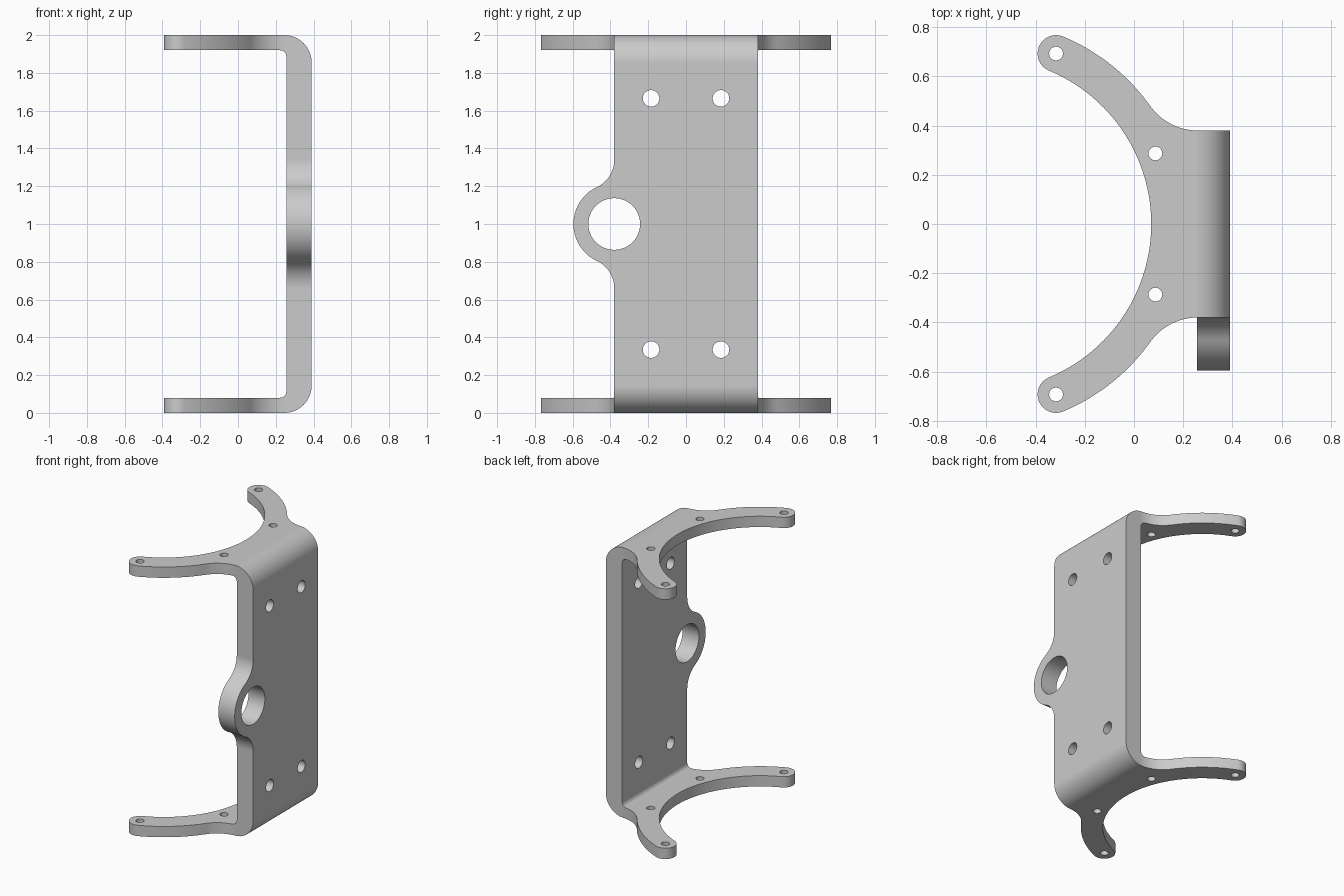
import bpy
import bmesh
from math import radians, degrees, atan2, cos, sin, hypot
from mathutils import Vector

cube = bpy.data.objects.get("Cube")
if cube:
    bpy.data.objects.remove(cube, do_unlink=True)

HEIGHT = 2.0
HALF_WIDTH = 0.38
WALL_IN, WALL_OUT = 0.256, 0.39
PLATE = 0.08


def arc(cx, cy, r, start, end, steps=16):
    """Points along an arc, angles in degrees."""
    angles = [radians(start + (end - start) * i / steps) for i in range(steps + 1)]
    return [(cx + r * cos(a), cy + r * sin(a)) for a in angles]


def prism(name, outline, axis, low, high):
    """Extrude a 2D outline along the x, y or z axis."""
    place = {"x": lambda u, v, w: (w, u, v),
             "y": lambda u, v, w: (u, w, v),
             "z": lambda u, v, w: (u, v, w)}[axis]
    bm = bmesh.new()
    face = bm.faces.new([bm.verts.new(place(u, v, low)) for u, v in outline])
    extruded = bmesh.ops.extrude_face_region(bm, geom=[face])["geom"]
    verts = [g for g in extruded if isinstance(g, bmesh.types.BMVert)]
    bmesh.ops.translate(bm, verts=verts, vec=Vector(place(0, 0, high - low)))
    bmesh.ops.recalc_face_normals(bm, faces=bm.faces)
    mesh = bpy.data.meshes.new(name)
    bm.to_mesh(mesh)
    bm.free()
    obj = bpy.data.objects.new(name, mesh)
    bpy.context.collection.objects.link(obj)
    return obj


def combine(target, tool, operation):
    """Apply a boolean and discard the tool object."""
    tool.hide_render = True
    mod = target.modifiers.new(operation.lower(), "BOOLEAN")
    mod.operation, mod.solver, mod.object = operation, "EXACT", tool
    bpy.context.view_layer.objects.active = target
    bpy.ops.object.modifier_apply(modifier=mod.name)
    bpy.data.objects.remove(tool, do_unlink=True)


def drill(target, axis, u, v, r, low, high, sides=32):
    circle = arc(u, v, r, 0, 360, sides)[:-1]
    combine(target, prism("hole_cutter", circle, axis, low, high), "DIFFERENCE")


# Bent sheet: C-shaped section with rounded corners
BEND, INNER_BEND = 0.145, 0.035
outer = arc(WALL_OUT - BEND, BEND, BEND, -90, 0)
inner = arc(WALL_IN - INNER_BEND, PLATE + INNER_BEND, INNER_BEND, 0, -90, 8)
lower = [(-0.6, PLATE), (-0.6, 0)] + outer
section = inner + lower
section += [(x, HEIGHT - z) for x, z in reversed(section)]
bracket = prism("bracket", section, "y", -1, 1)

# Plan outline: crescent arms with rounded tips, filleted into the wall
ARC_X, ARC_IN, ARC_OUT = -0.6055, 0.6755, 0.8255
TIP_X, TIP_Y, TIP_R = -0.317, 0.693, 0.075
FILLET_X, FILLET_R = 0.26, 0.238
tip_angle = degrees(atan2(TIP_Y, TIP_X - ARC_X))
fillet_angle = degrees(atan2(HALF_WIDTH + FILLET_R, FILLET_X - ARC_X))
half = arc(ARC_X, 0, ARC_IN, 0, tip_angle, 32)
half += arc(TIP_X, TIP_Y, TIP_R, tip_angle + 180, tip_angle, 20)[1:]
half += arc(ARC_X, 0, ARC_OUT, tip_angle, fillet_angle, 20)[1:]
half += arc(FILLET_X, HALF_WIDTH + FILLET_R, FILLET_R, fillet_angle + 180, 270)[1:]
half += [(0.5, HALF_WIDTH)]
plan = half + [(x, -y) for x, y in reversed(half[1:])]
combine(bracket, prism("plan_cutter", plan, "z", -0.2, HEIGHT + 0.2), "INTERSECT")

# Round side ear, filleted into the wall edge
MID, EAR_R, EAR_FILLET = HEIGHT / 2, 0.216, 0.16
rise = (hypot(EAR_R + EAR_FILLET, 0) ** 2 - EAR_FILLET ** 2) ** 0.5
ear_angle = degrees(atan2(rise, -EAR_FILLET))
ear_half = arc(-HALF_WIDTH - EAR_FILLET, MID + rise, EAR_FILLET, 0, ear_angle - 180)
ear_half += arc(-HALF_WIDTH, MID, EAR_R, ear_angle, 180, 20)[1:]
ear = ear_half + [(y, HEIGHT - z) for y, z in reversed(ear_half[:-1])]
ear += [(-0.3, HEIGHT - ear_half[0][1]), (-0.3, ear_half[0][1])]
combine(bracket, prism("side_ear", ear, "x", WALL_IN, WALL_OUT), "UNION")

# Holes: large ear bore, wall screws, and screws through both plates
drill(bracket, "x", -HALF_WIDTH, MID, 0.137, 0.1, 0.6, 48)
for side in (-1, 1):
    for z in (0.335, HEIGHT - 0.335):
        drill(bracket, "x", side * 0.185, z, 0.044, 0.1, 0.6)
    for x, y in ((0.087, 0.287), (TIP_X, TIP_Y)):
        drill(bracket, "z", x, side * y, 0.028, -0.2, HEIGHT + 0.2)

# Smooth bends, crisp edges
bpy.ops.object.select_all(action="DESELECT")
bracket.select_set(True)
bpy.context.view_layer.objects.active = bracket
bpy.ops.object.shade_smooth_by_angle(angle=radians(30))
normals = bracket.modifiers.new("weighted_normals", "WEIGHTED_NORMAL")
normals.keep_sharp = True
